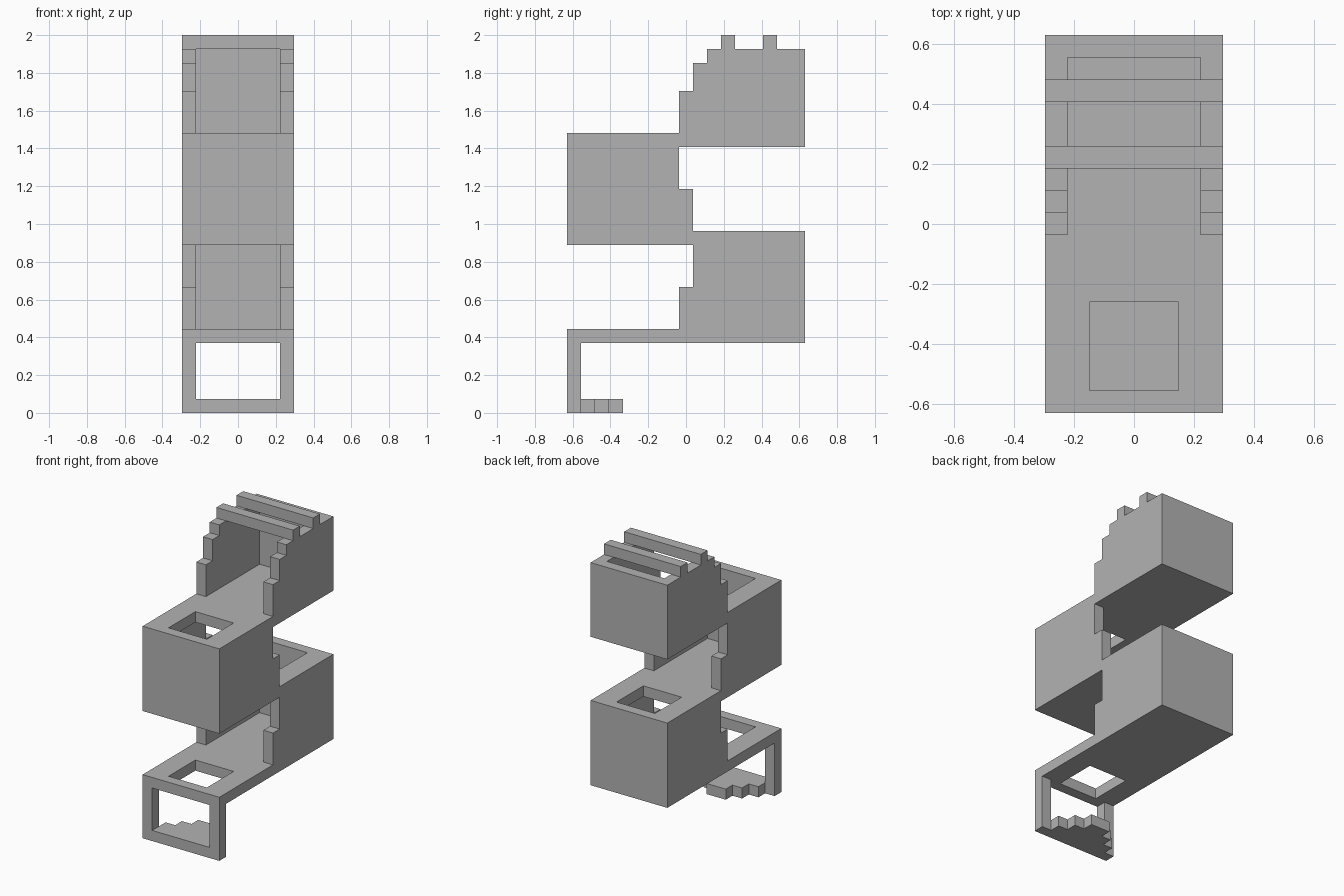
import bpy, bmesh
from mathutils import Vector

cube = bpy.data.objects.get("Cube")
if cube:
    bpy.data.objects.remove(cube, do_unlink=True)

UNIT = 2 / 27               # edge of one block
WIDTH, DEPTH = 8, 17        # footprint in blocks

grey = bpy.data.materials.new("plain grey")
grey.use_nodes = True
grey.diffuse_color = (0.45, 0.45, 0.45, 1)
grey.node_tree.nodes["Principled BSDF"].inputs["Base Color"].default_value = grey.diffuse_color


def place(axis, level, a, b):
    """Block coordinates of an outline point lying on a plane across the axis."""
    x, y, z = {"x": (level, a, b), "y": (a, level, b), "z": (a, b, level)}[axis]
    return Vector((x - WIDTH / 2, y - DEPTH / 2, z)) * UNIT


def rect(a0, b0, a1, b1):
    return [(a0, b0), (a1, b0), (a1, b1), (a0, b1)]


def prism(name, axis, low, high, *outlines):
    """Extrude an outline along an axis; further outlines become holes."""
    bm = bmesh.new()
    edges = []
    for outline in outlines:
        verts = [bm.verts.new(place(axis, low, a, b)) for a, b in outline]
        edges += [bm.edges.new((v, verts[i - 1])) for i, v in enumerate(verts)]
    bmesh.ops.triangle_fill(bm, edges=edges, use_beauty=True)
    top = bmesh.ops.extrude_face_region(bm, geom=bm.faces[:], use_keep_orig=True)
    moved = [g for g in top["geom"] if isinstance(g, bmesh.types.BMVert)]
    bmesh.ops.translate(bm, verts=moved, vec=place(axis, high, 0, 0) - place(axis, low, 0, 0))
    bmesh.ops.recalc_face_normals(bm, faces=bm.faces[:])
    mesh = bpy.data.meshes.new(name)
    bm.to_mesh(mesh)
    bm.free()
    mesh.materials.append(grey)
    obj = bpy.data.objects.new(name, mesh)
    bpy.context.collection.objects.link(obj)


# Front leg frame and stepped foot
prism("front_leg_frame", "y", 0, 1,
      [(0, 0), (8, 0), (8, 5), (7, 5), (7, 1), (1, 1), (1, 5), (0, 5)])
half_foot = [(7, 1), (7, 2), (6, 2), (6, 3), (5, 3), (5, 4)]
prism("stepped_foot", "z", 0, 1,
      half_foot + [(WIDTH - a, b) for a, b in reversed(half_foot)])

# Floors, each with a square opening at the overhanging end
for name, z, hole in (("lower", 5, 1), ("middle", 12, 12), ("upper", 19, 1)):
    prism(name + "_floor", "z", z, z + 1,
          rect(0, 0, WIDTH, DEPTH), rect(2, hole, 6, hole + 4))

# Stepped side walls and the closed end wall of each storey
storeys = {
    "lower": (16, 6, [(8, 6), (17, 6), (17, 12), (9, 12), (9, 9), (8, 9)]),
    "middle": (0, 13, [(0, 13), (9, 13), (9, 16), (8, 16), (8, 19), (0, 19)]),
    "upper": (16, 20, [(8, 20), (17, 20), (17, 26), (10, 26),
                       (10, 25), (9, 25), (9, 23), (8, 23)]),
}
for name, (end, base, profile) in storeys.items():
    for side, x in (("right", 0), ("left", WIDTH - 1)):
        prism(f"{name}_{side}_wall", "x", x, x + 1, profile)
    prism(name + "_end_wall", "y", end, end + 1, rect(1, base, 7, base + 6))

# Roof bars
for name, y in (("front_roof_bar", 11), ("back_roof_bar", 14)):
    prism(name, "y", y, y + 1, rect(0, 26, WIDTH, 27))
